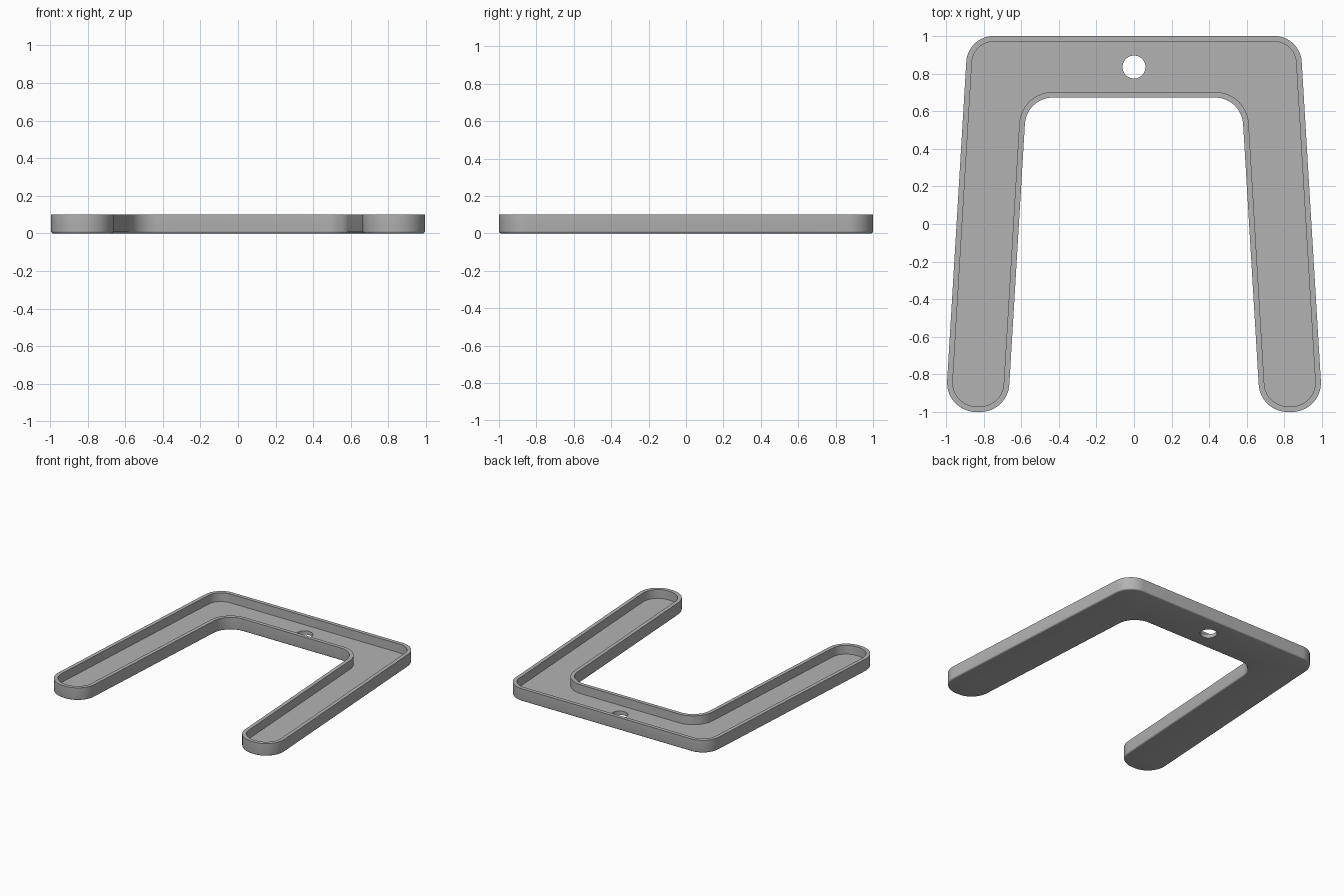
import bpy, bmesh, math
from mathutils import Vector

if "Cube" in bpy.data.objects:
    bpy.data.objects.remove(bpy.data.objects["Cube"])

HEIGHT, FLOOR, WALL, BEVEL = 0.10, 0.03, 0.03, 0.012
HOLE_Y, HOLE_R, HOLE_SEGS = 0.835, 0.061, 40
ARC_STEPS = 14

# Sharp right-hand corners of the horseshoe outline: x, y, corner radius
half = [(0.572, 0.673, 0.15), (0.672, -1.0, 0.155),
        (1.004, -1.0, 0.155), (0.884, 1.0, 0.145)]
corners = [(-x, y, r) for x, y, r in half[::-1]]
corners = corners + half
corners = [(Vector((x, y)), r) for x, y, r in corners]      # counter-clockwise


def outline(inset):
    """Rounded outline moved inwards by inset, keeping the arc centres."""
    pts, n = [], len(corners)
    for i, (p, r) in enumerate(corners):
        a = (p - corners[i - 1][0]).normalized()
        b = (corners[(i + 1) % n][0] - p).normalized()
        na, nb = Vector((-a.y, a.x)), Vector((-b.y, b.x))    # left normals
        turn = 1 if a.cross(b) > 0 else -1
        centre = p + (na + nb) * (turn * r / (1 + na.dot(nb)))
        rad = r - turn * inset
        sweep = a.angle(b) * turn
        start = -na * turn
        for k in range(ARC_STEPS + 1):
            t = sweep * k / ARC_STEPS
            d = Vector((start.x * math.cos(t) - start.y * math.sin(t),
                        start.x * math.sin(t) + start.y * math.cos(t)))
            pts.append(centre + d * rad)
    return pts


bm = bmesh.new()


def add_loop(pts, z):
    return [bm.verts.new((p.x, p.y, z)) for p in pts]


def bridge(a, b):
    n = len(a)
    for i in range(n):
        j = (i + 1) % n
        bm.faces.new((a[i], a[j], b[j], b[i]))


def fill(*loops):
    edges = []
    for lp in loops:
        for i, v in enumerate(lp):
            w = lp[(i + 1) % len(lp)]
            edges.append(bm.edges.get((v, w)) or bm.edges.new((v, w)))
    bmesh.ops.triangle_fill(bm, use_beauty=True, edges=edges)


# Tray shell: rounded underside edge, outer wall, rim, inner wall
rings = []
for k in range(5):
    t = math.pi / 2 * k / 4
    rings.append(add_loop(outline(BEVEL * (1 - math.sin(t))), BEVEL * (1 - math.cos(t))))
rings.append(add_loop(outline(0), HEIGHT))
rings.append(add_loop(outline(WALL), HEIGHT))
rings.append(add_loop(outline(WALL), FLOOR))
for a, b in zip(rings, rings[1:]):
    bridge(a, b)

# Round hole through the floor
circle = [Vector((HOLE_R * math.cos(2 * math.pi * i / HOLE_SEGS),
                  HOLE_Y + HOLE_R * math.sin(2 * math.pi * i / HOLE_SEGS)))
          for i in range(HOLE_SEGS)]
hole_low, hole_high = add_loop(circle, 0), add_loop(circle, FLOOR)
bridge(hole_low, hole_high)

# Underside and tray floor
fill(rings[0], hole_low)
fill(rings[-1], hole_high)
bmesh.ops.recalc_face_normals(bm, faces=bm.faces)

mesh = bpy.data.meshes.new("horseshoe_tray")
bm.to_mesh(mesh)
bm.free()
tray = bpy.data.objects.new("horseshoe_tray", mesh)
bpy.context.collection.objects.link(tray)

grey = bpy.data.materials.new("plain grey")
grey.diffuse_color = (0.45, 0.45, 0.45, 1)
grey.use_nodes = True
grey.node_tree.nodes["Principled BSDF"].inputs["Base Color"].default_value = grey.diffuse_color
mesh.materials.append(grey)

bpy.context.view_layer.objects.active = tray
tray.select_set(True)
bpy.ops.object.shade_smooth_by_angle(angle=math.radians(30))
